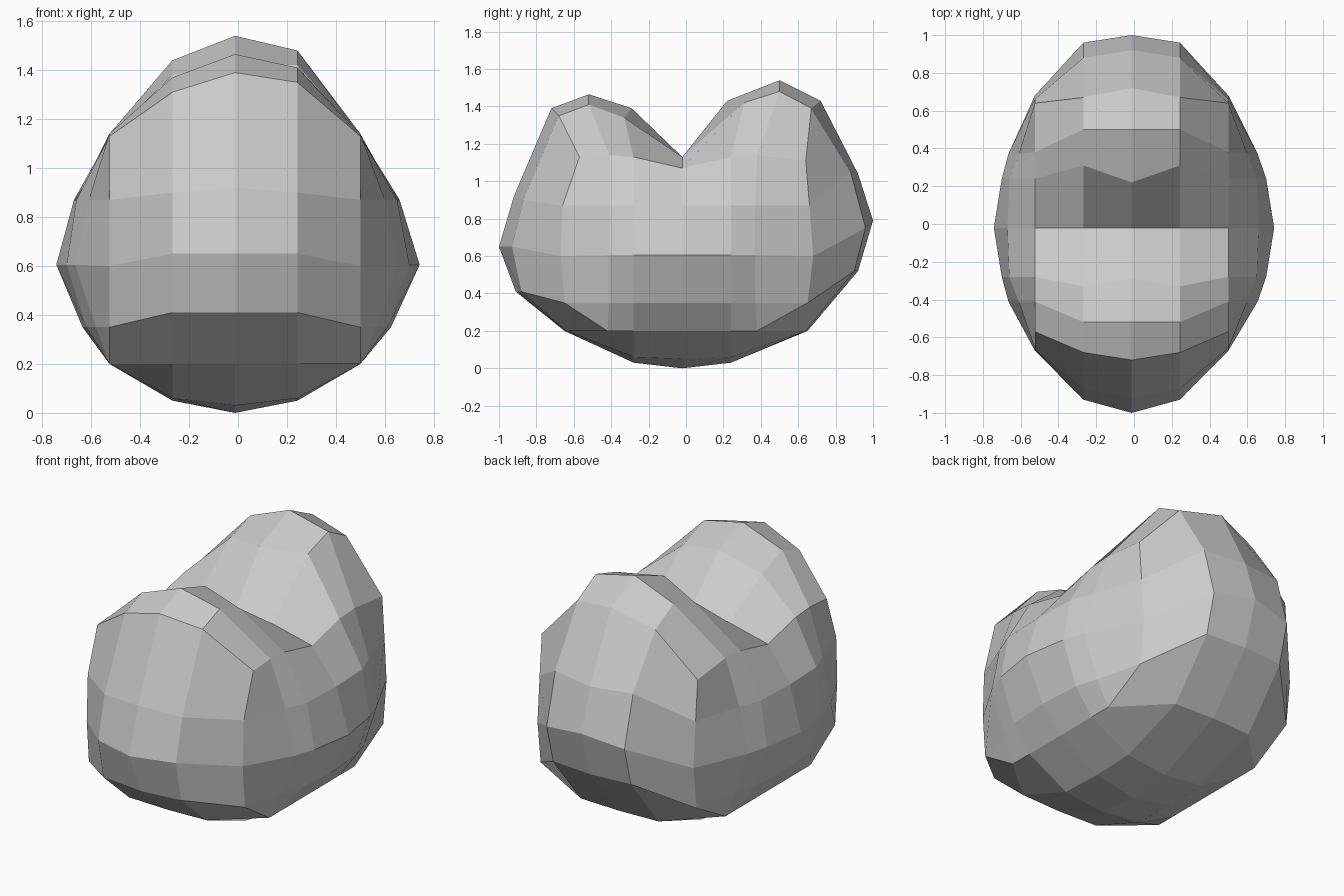
import bpy, bmesh

if "Cube" in bpy.data.objects:
    bpy.data.objects.remove(bpy.data.objects["Cube"])

# Side profiles (y, z), from the middle slice outwards
middle = [(-.02, 0), (.24, .03), (.65, .2), (.92, .52), (1, .79), (.92, 1.04),
          (.72, 1.43), (.5, 1.54), (.22, 1.43), (-.02, 1.13), (-.29, 1.39),
          (-.52, 1.465), (-.72, 1.39), (-.92, .92), (-1, .65), (-.91, .41),
          (-.65, .2), (-.28, .03)]
inner = [(-.02, .05), (.24, .06), (.64, .2), (.9, .52), (.96, .75), (.88, 1.05),
         (.67, 1.39), (.5, 1.48), (.31, 1.42), (-.02, 1.13), (-.33, 1.34),
         (-.52, 1.41), (-.68, 1.35), (-.87, .9), (-.93, .65), (-.88, .41),
         (-.64, .2), (-.28, .06)]
outer = [(-.02, .2), (.24, .2), (.38, .2), (.65, .35), (.68, .6), (.66, .87),
         (.64, 1.11), (.38, 1.14), (.24, 1.13), (-.02, 1.07), (-.28, 1.13),
         (-.41, 1.14), (-.57, 1.13), (-.66, .87), (-.67, .6), (-.65, .35),
         (-.42, .2), (-.28, .2)]
# The left shoulder of both lobes sits slightly lower
left_inner = [(y, z - .04 if z > 1.2 else z) for y, z in inner]
slices = [(-.525, outer), (-.268, left_inner), (-.012, middle), (.243, inner), (.5, outer)]

# Two-lobed bean body, lofted across x
bm = bmesh.new()
rings = [[bm.verts.new((x, y, z)) for y, z in p] for x, p in slices]
n = len(middle)
for a, b in zip(rings, rings[1:]):
    for i in range(n):
        j = (i + 1) % n
        bm.faces.new((a[i], b[i], b[j], a[j]))

# Bulging side caps: a grid of columns along y and rows up z
columns = [-.41, -.28, -.02, .24, .37]
rows = [(.35, (.57, .61, .625, .61, .57)),
        (.605, (.655, .70, .742, .70, .655)),
        (.87, (.60, .65, .66, .65, .60))]
for ring, side in ((rings[0], -1), (rings[-1], 1)):
    grid = [[ring[k] for k in (15, 16, 17, 0, 1, 2, 3)]]
    for r, (z, bulge) in enumerate(rows):
        inside = [bm.verts.new((side * x - (.01 if side < 0 and x < .7 else 0), y, z))
                  for x, y in zip(bulge, columns)]
        grid.append([ring[15 - r]] + inside + [ring[3 + r]])
    grid.append([ring[k] for k in (12, 11, 10, 9, 8, 7, 6)])
    for low, high in zip(grid, grid[1:]):
        for i in range(6):
            corners = [low[i], low[i + 1], high[i + 1], high[i]]
            bm.faces.new(list(dict.fromkeys(corners)))
bmesh.ops.recalc_face_normals(bm, faces=bm.faces)

mesh = bpy.data.meshes.new("bean_body")
bm.to_mesh(mesh)
bm.free()
bpy.context.collection.objects.link(bpy.data.objects.new("bean_body", mesh))
